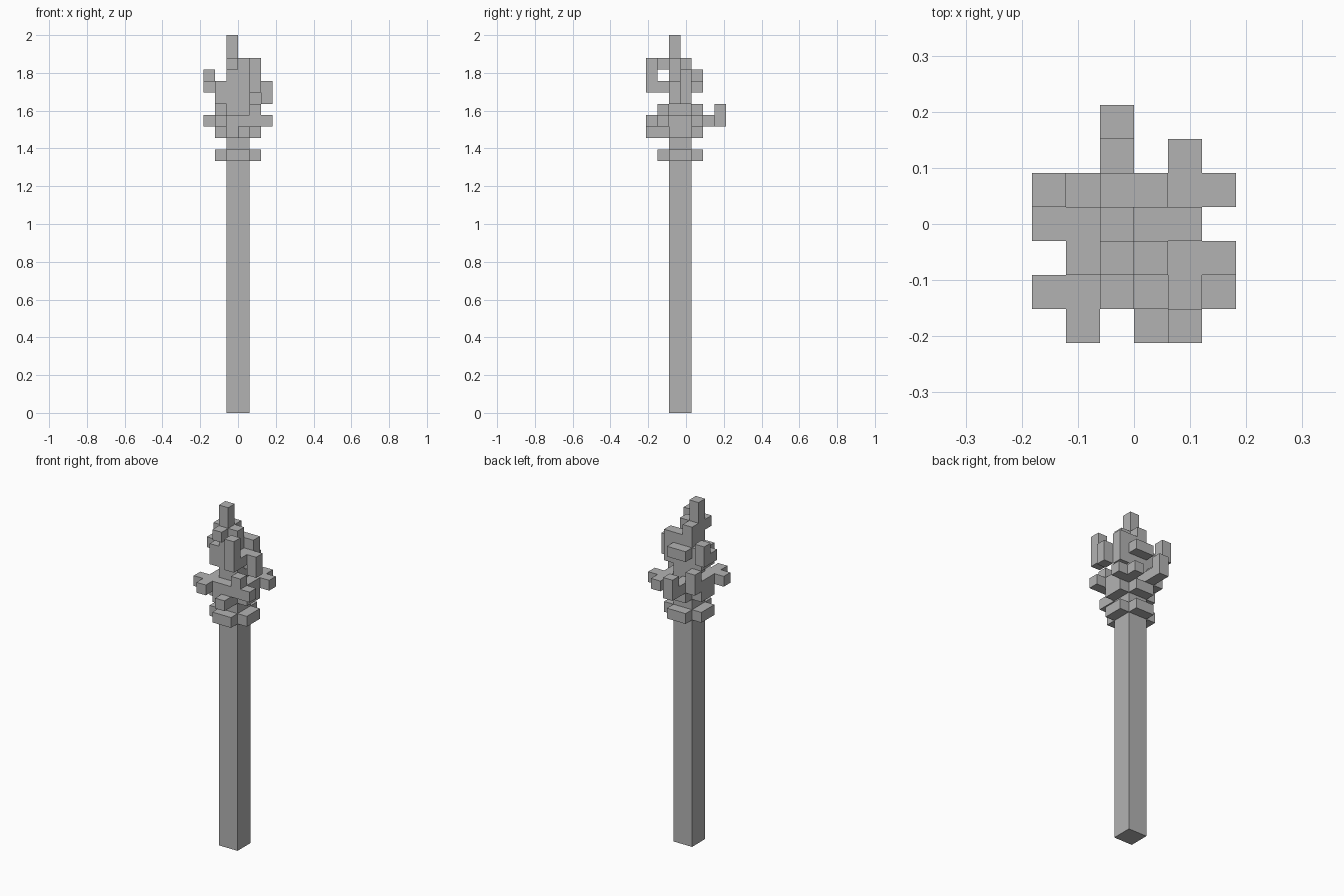
import bpy

cube = bpy.data.objects.get("Cube")
if cube:
    bpy.data.objects.remove(cube, do_unlink=True)

UNIT = 2 / 33          # edge of one block
ORIGIN = (-3 * UNIT, -3.5 * UNIT, 0)

grey = bpy.data.materials.new("stone_grey")
grey.use_nodes = True
grey.diffuse_color = (0.45, 0.45, 0.45, 1)
grey.node_tree.nodes["Principled BSDF"].inputs["Base Color"].default_value = grey.diffuse_color


def block(name, corner, size=(1, 1, 1)):
    """Box from its low corner and size, both counted in blocks."""
    bpy.ops.mesh.primitive_cube_add(size=1)
    obj = bpy.context.object
    obj.name = name
    centre = [o + UNIT * (c + s / 2) for o, c, s in zip(ORIGIN, corner, size)]
    for v in obj.data.vertices:
        v.co = [m + p * s * UNIT for m, p, s in zip(centre, v.co, size)]
    obj.data.materials.append(grey)
    return obj


def collar(name, level):
    """Four bars around the shaft in a plus shape."""
    block(name + "_right", (1, 2, level), (1, 2, 1))
    block(name + "_left", (4, 2, level), (1, 2, 1))
    block(name + "_front", (2, 1, level), (2, 1, 1))
    block(name + "_back", (2, 4, level), (2, 1, 1))


# Shaft running up into the core of the flame
block("shaft", (2, 2, 0), (2, 2, 30))
collar("lower_collar", 22)
collar("upper_collar", 24)
block("collar_front_knob", (3, 0, 24))

# Wide base of the flame with stubby arms
block("flame_base_right", (1, 2, 25), (1, 2, 1))
block("flame_base_left", (4, 2, 25), (1, 2, 1))
block("front_right_corner", (1, 0, 25), (1, 2, 1))
block("front_right_arm", (0, 1, 25))
block("front_bar", (2, 1, 25), (2, 1, 1))
block("front_left_corner", (4, 1, 25), (1, 1, 2))
block("front_left_arm", (5, 1, 25))
block("back_left_corner", (4, 4, 25), (1, 2, 1))
block("back_left_arm", (5, 4, 25))
block("back_right_corner", (1, 4, 25), (1, 1, 2))
block("back_arm", (2, 4, 25), (1, 2, 1))
block("back_arm_tip", (2, 6, 25), (1, 1, 2))

# Upper flame: side lobes and upright tongues
block("right_lobe", (1, 2, 27), (1, 2, 2))
block("right_arm", (0, 3, 28))
block("right_tongue", (0, 4, 28), (1, 1, 2))
block("back_ledge", (2, 4, 28), (2, 1, 1))
block("left_lobe", (4, 3, 27), (1, 1, 3))
block("front_left_ledge", (4, 1, 28), (1, 2, 1))
block("left_tongue", (5, 2, 27), (1, 1, 2))
block("front_tongue", (4, 0, 28), (1, 1, 3))

# Crown and spike
block("crown_left", (3, 2, 30))
block("crown_back", (2, 3, 30))
block("crown_front", (2, 1, 30))
block("spike", (2, 2, 30), (1, 1, 3))
